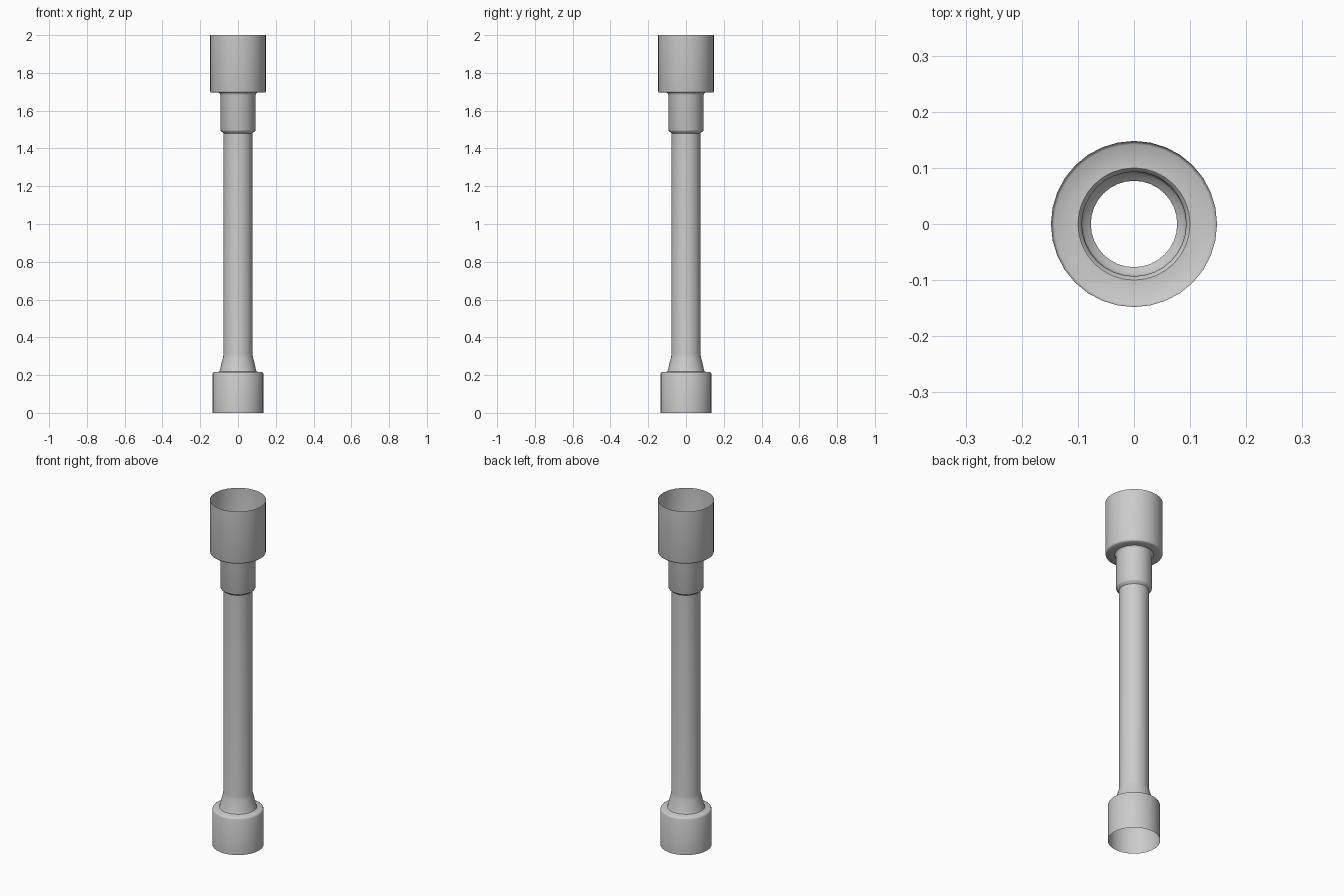
import bpy, bmesh, math

if "Cube" in bpy.data.objects:
    bpy.data.objects.remove(bpy.data.objects["Cube"], do_unlink=True)

SEGMENTS = 32

metal = bpy.data.materials.new("grey_metal")
metal.use_nodes = True
grey = (0.6, 0.6, 0.6, 1)
metal.diffuse_color = grey
metal.node_tree.nodes["Principled BSDF"].inputs["Base Color"].default_value = grey


def lathe(name, profile):
    """Revolve an open (radius, height) profile into a thin shell."""
    bm = bmesh.new()
    verts = [bm.verts.new((r, 0, z)) for r, z in profile]
    edges = [bm.edges.new(pair) for pair in zip(verts, verts[1:])]
    bmesh.ops.spin(bm, geom=verts + edges, cent=(0, 0, 0), axis=(0, 0, 1),
                   angle=math.tau, steps=SEGMENTS, use_duplicate=False)
    bmesh.ops.remove_doubles(bm, verts=bm.verts, dist=0.0005)
    # Point the faces outward, away from the hollow bore
    bm.normal_update()
    wall = max(bm.faces, key=lambda f: f.calc_area())
    if wall.normal.dot(wall.calc_center_median()) < 0 and abs(wall.normal.z) < 0.1:
        bmesh.ops.reverse_faces(bm, faces=bm.faces)
    else:
        c = wall.calc_center_median()
        if wall.normal.x * c.x + wall.normal.y * c.y < 0:
            bmesh.ops.reverse_faces(bm, faces=bm.faces)
    mesh = bpy.data.meshes.new(name)
    bm.to_mesh(mesh)
    bm.free()
    mesh.materials.append(metal)
    for poly in mesh.polygons:
        poly.use_smooth = True
    obj = bpy.data.objects.new(name, mesh)
    bpy.context.collection.objects.link(obj)
    return obj


# Lower socket: open at the bottom, rounded shoulder on top
lathe("lower_socket", [(0.135, 0), (0.135, 0.205), (0.132, 0.212),
                       (0.125, 0.216), (0.106, 0.216), (0.099, 0.22)])

# Shaft with a flared foot
lathe("shaft", [(0.099, 0.22), (0.094, 0.232), (0.085, 0.275),
                (0.079, 0.295), (0.077, 0.31), (0.077, 1.48)])

# Collar above the shaft
lathe("collar", [(0.077, 1.48), (0.08, 1.484), (0.09, 1.49), (0.093, 1.498),
                 (0.093, 1.682), (0.095, 1.69), (0.1, 1.695)])

# Upper socket: open at the top
lathe("upper_socket", [(0.1, 1.695), (0.142, 1.695), (0.146, 1.698),
                       (0.148, 1.705), (0.148, 2)])
